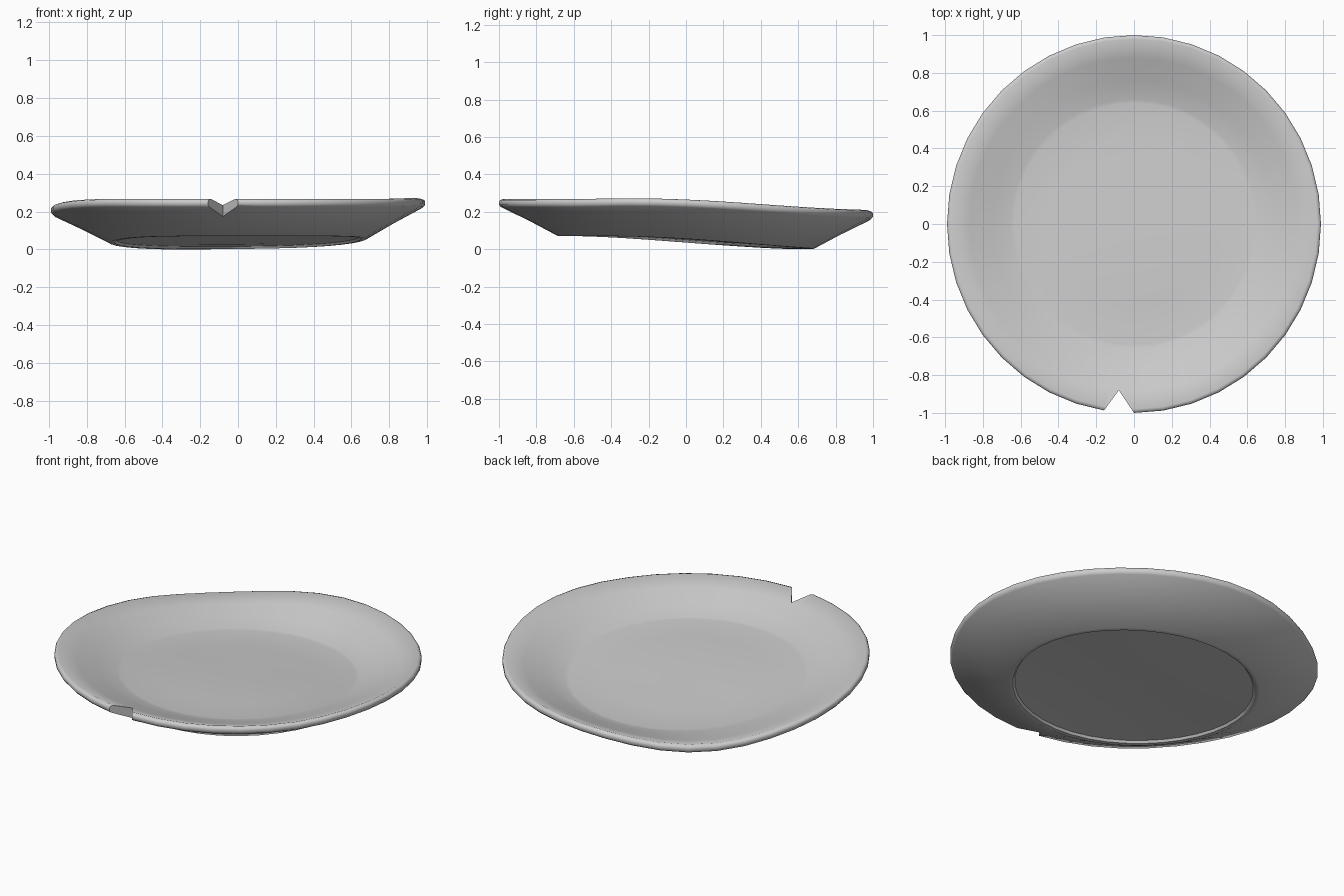
import bpy, bmesh, math

if "Cube" in bpy.data.objects:
    bpy.data.objects.remove(bpy.data.objects["Cube"])

SEGMENTS = 40

# Half profile (radius, height): recessed base, foot, outer wall, rim, inner wall, floor
PROFILE = [
    (0.0, 0.013), (0.22, 0.013), (0.44, 0.013), (0.65, 0.013), (0.66, 0.0), (0.685, 0.0),
    (0.84, 0.082), (0.99, 0.155), (1.0, 0.167), (1.0, 0.183), (0.995, 0.192), (0.98, 0.197),
    (0.88, 0.162), (0.76, 0.120), (0.66, 0.085), (0.64, 0.082),
    (0.44, 0.082), (0.22, 0.082), (0.0, 0.082),
]


def warp(x, y):
    """Sag of the whole plate to the back, with the rim dipping at the back left."""
    s = max(-1.0, min(1.0, (y - 0.2 * x - 0.15) / 0.75))
    tilt = 0.037 - 0.036 * math.sin(s * math.pi / 2)
    angle = math.degrees(math.atan2(y, x))
    dip = -0.045 * math.exp(-((angle - 127) / 26) ** 2)
    lift = 0.018 * max(0.0, math.cos(math.radians(angle - 53)))
    near_rim = max(0.0, (math.hypot(x, y) - 0.66) / 0.34)
    return tilt + (dip + lift) * near_rim


def make_object(name, bm):
    bmesh.ops.recalc_face_normals(bm, faces=bm.faces[:])
    mesh = bpy.data.meshes.new(name)
    bm.to_mesh(mesh)
    bm.free()
    obj = bpy.data.objects.new(name, mesh)
    bpy.context.collection.objects.link(obj)
    return obj


# Plate: lathe the profile, then warp it
bm = bmesh.new()
pts = [bm.verts.new((r, 0, z)) for r, z in PROFILE]
edges = [bm.edges.new(pair) for pair in zip(pts, pts[1:])]
bmesh.ops.spin(bm, geom=pts + edges, cent=(0, 0, 0), axis=(0, 0, 1),
               angle=math.tau, steps=SEGMENTS, use_merge=False)
bmesh.ops.remove_doubles(bm, verts=bm.verts[:], dist=0.0005)
for v in bm.verts:
    v.co.z += warp(v.co.x, v.co.y)
    v.co.x *= 0.99
lowest = min(v.co.z for v in bm.verts)
for v in bm.verts:
    v.co.z -= lowest
plate = make_object("plate", bm)

# Chip: wedge cut out of the front rim
bm = bmesh.new()
wedge = [(-0.08, -0.88), (-0.234, -1.09), (0.06, -1.09)]
face = bm.faces.new([bm.verts.new((x, y, -0.2)) for x, y in wedge])
out = bmesh.ops.extrude_face_region(bm, geom=[face])
for v in out["geom"]:
    if isinstance(v, bmesh.types.BMVert):
        v.co.z = 0.6
cutter = make_object("chip_cutter", bm)
cutter.hide_render = True

bpy.context.view_layer.objects.active = plate
plate.select_set(True)
cut = plate.modifiers.new("chip", 'BOOLEAN')
cut.operation = 'DIFFERENCE'
cut.solver = 'EXACT'
cut.object = cutter
bpy.ops.object.modifier_apply(modifier=cut.name)
bpy.data.objects.remove(cutter, do_unlink=True)

bpy.ops.object.shade_smooth_by_angle(angle=math.radians(50))
